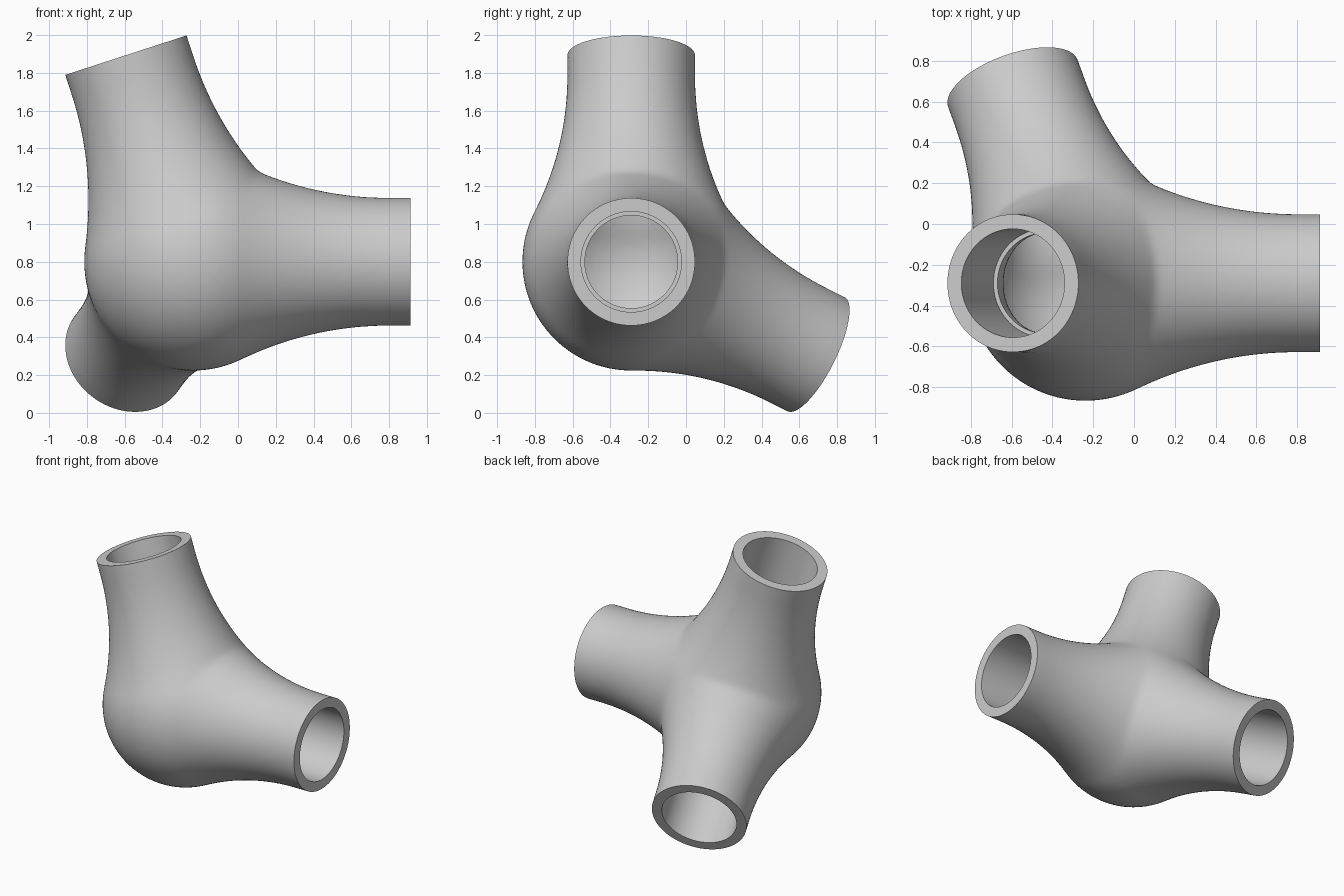
import bpy, bmesh, math
from mathutils import Vector

if "Cube" in bpy.data.objects:
    bpy.data.objects.remove(bpy.data.objects["Cube"])

CENTRE = Vector((-0.238, -0.29, 0.80))
DIRS = [Vector((1, 0, 0)), Vector((-0.309, 0, 0.951)), Vector((-0.309, 0.8507, -0.4253))]
SEG = 128


def revolve(bm, profile, direction):
    """Spin a profile of (distance, radius) points around an arm axis; ends close on the axis."""
    rot = direction.to_track_quat('Z', 'Y')
    rings = []
    for d, r in profile:
        n = 1 if r < 1e-6 else SEG
        rings.append([bm.verts.new(CENTRE + rot @ Vector((
            r * math.cos(2 * math.pi * i / SEG), r * math.sin(2 * math.pi * i / SEG), d)))
            for i in range(n)])
    for a, b in zip(rings, rings[1:]):
        for i in range(SEG):
            j = (i + 1) % SEG
            if len(a) == 1:
                bm.faces.new((a[0], b[j], b[i]))
            elif len(b) == 1:
                bm.faces.new((a[i], a[j], b[0]))
            else:
                bm.faces.new((a[i], a[j], b[j], b[i]))


def flared_profile(ball, neck, fillet, end):
    """Ball blended by a tangent arc into a straight neck."""
    a = math.sqrt((ball + fillet) ** 2 - (neck + fillet) ** 2)
    ang = math.atan2(neck + fillet, a)
    pts = [(-ball, 0)]
    for k in range(1, 41):
        t = math.pi + (ang - math.pi) * k / 40
        pts.append((ball * math.cos(t), ball * math.sin(t)))
    for k in range(1, 25):
        t = ang + (math.pi / 2 - ang) * k / 24
        pts.append((a - fillet * math.cos(t), neck + fillet - fillet * math.sin(t)))
    return pts + [(end, neck), (end, 0)]


def make(name, profile, dirs):
    bm = bmesh.new()
    for d in dirs:
        revolve(bm, profile, d)
    bmesh.ops.recalc_face_normals(bm, faces=bm.faces)
    mesh = bpy.data.meshes.new(name)
    bm.to_mesh(mesh)
    bm.free()
    ob = bpy.data.objects.new(name, mesh)
    bpy.context.collection.objects.link(ob)
    return ob


def apply(ob, kind, **props):
    bpy.context.view_layer.objects.active = ob
    m = ob.modifiers.new(kind.lower(), kind)
    for k, v in props.items():
        setattr(m, k, v)
    bpy.ops.object.modifier_apply(modifier=m.name)


def fuse(ob, size, smooth):
    apply(ob, 'REMESH', mode='VOXEL', voxel_size=size)
    apply(ob, 'SMOOTH', factor=0.5, iterations=smooth)


# outer body: three flared arms fused around one ball, creases softened
hub = make("pipe_connector", flared_profile(0.577, 0.3385, 1.8, 1.26), DIRS)
fuse(hub, 0.017, 18)

# inner hollow joining the arms, slightly narrower than the sockets
hollow = make("hollow_cutter", flared_profile(0.455, 0.246, 0.65, 0.72), DIRS)
fuse(hollow, 0.018, 10)

# sockets with a stop ledge; the wide part trims the arm ends flat
sockets = [make("socket_cutter", [(0.64, 0), (0.64, 0.266), (1.15, 0.266), (1.15, 0.5),
                                  (1.4, 0.5), (1.4, 0)], [d]) for d in DIRS]

for cutter in [hollow] + sockets:
    apply(hub, 'BOOLEAN', operation='DIFFERENCE', solver='EXACT', object=cutter)
    bpy.data.objects.remove(cutter)

bpy.ops.object.select_all(action='DESELECT')
hub.select_set(True)
bpy.context.view_layer.objects.active = hub
bpy.ops.object.shade_smooth_by_angle(angle=math.radians(35))
